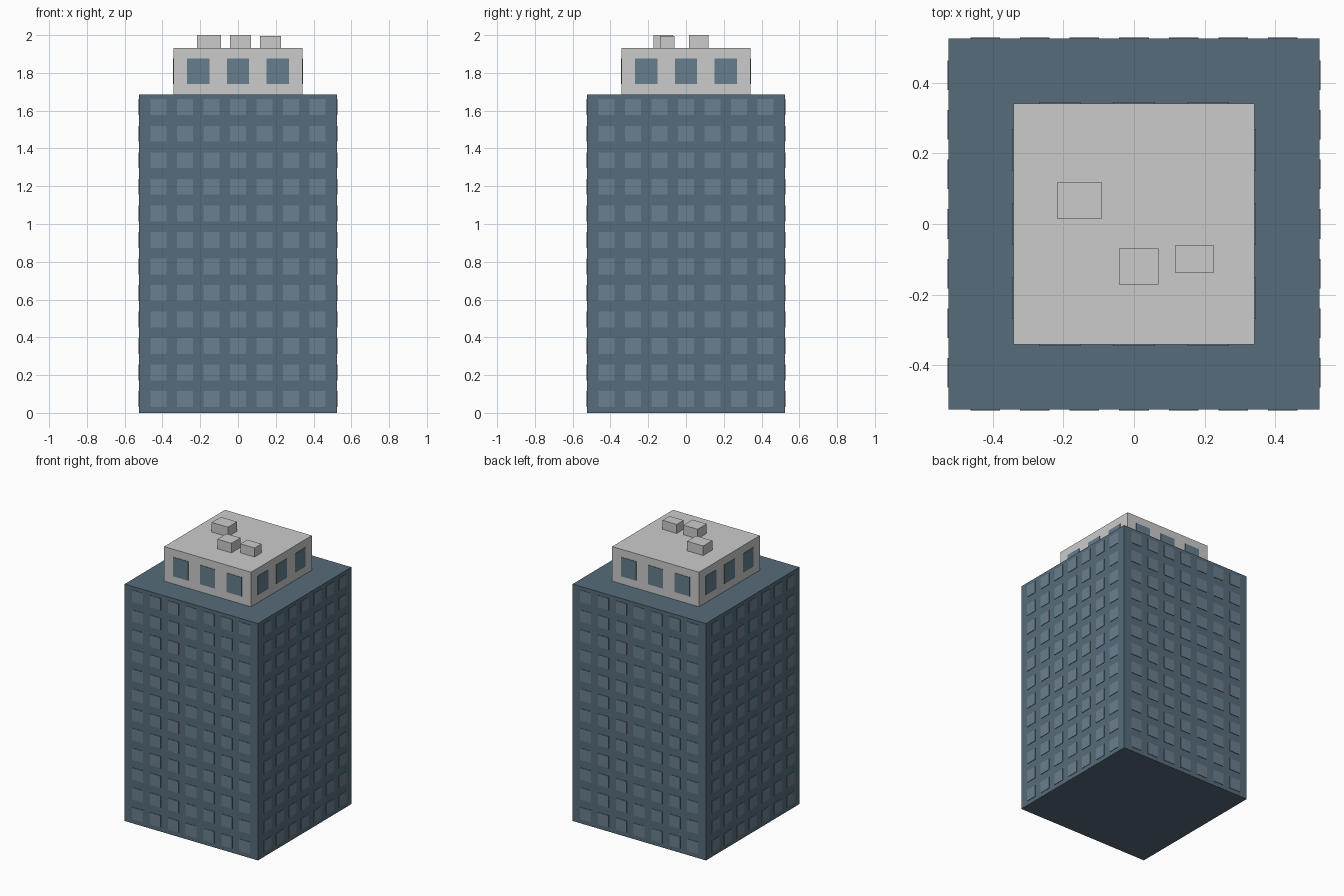
import bpy, bmesh, math
from mathutils import Matrix, Vector

if "Cube" in bpy.data.objects:
    bpy.data.objects.remove(bpy.data.objects["Cube"])


def material(name, rgb):
    m = bpy.data.materials.new(name)
    m.diffuse_color = (*rgb, 1.0)
    m.use_nodes = True
    m.node_tree.nodes["Principled BSDF"].inputs["Base Color"].default_value = m.diffuse_color
    return m


def add_box(bm, lo, hi, rot=Matrix.Identity(4)):
    lo, hi = Vector(lo), Vector(hi)
    size = Matrix.Diagonal((*(hi - lo), 1.0))
    bmesh.ops.create_cube(bm, size=1.0, matrix=rot @ Matrix.Translation((lo + hi) / 2) @ size)


def finish(name, bm, mat=None):
    me = bpy.data.meshes.new(name)
    bm.to_mesh(me)
    bm.free()
    ob = bpy.data.objects.new(name, me)
    bpy.context.collection.objects.link(ob)
    if mat:
        me.materials.append(mat)
    return ob


def block(name, lo, hi, mat=None):
    bm = bmesh.new()
    add_box(bm, lo, hi)
    return finish(name, bm, mat)


def window_grid(name, wall, xs, zs, w, h, proud, mat):
    """Thin panes standing slightly proud of all four walls."""
    bm = bmesh.new()
    for side in range(4):
        rot = Matrix.Rotation(side * math.pi / 2, 4, 'Z')
        for x in xs:
            for z in zs:
                add_box(bm, (x - w / 2, -wall - proud, z - h / 2),
                        (x + w / 2, -wall + proud, z + h / 2), rot)
    return finish(name, bm, mat)


blue = material("wall_blue", (0.093, 0.150, 0.195))
pane = material("window_pane", (0.147, 0.212, 0.266))
glass = material("penthouse_glass", (0.133, 0.212, 0.270))

# Main tower and its windows
ROOF, PITCH, HALF = 1.686, 0.1405, 0.525
block("tower", (-HALF, -HALF, 0), (HALF, HALF, ROOF), blue)
window_grid("tower_windows", HALF,
            [PITCH * i for i in range(-3, 4)],
            [0.073 + PITCH * i for i in range(12)],
            0.084, 0.084, 0.003, pane)

# Set-back penthouse and its windows
DECK, PH = 1.932, 0.342
block("penthouse", (-PH, -PH, ROOF), (PH, PH, DECK))
window_grid("penthouse_windows", PH, [-0.21, 0, 0.21], [1.809],
            0.118, 0.136, 0.003, glass)

# Rooftop equipment boxes
units = [(-0.218, 0.016, -0.091, 0.118, 2.0),
         (-0.042, -0.172, 0.069, -0.07, 2.0),
         (0.116, -0.138, 0.227, -0.061, 1.996)]
for i, (x0, y0, x1, y1, top) in enumerate(units, 1):
    block(f"roof_unit_{i}", (x0, y0, DECK), (x1, y1, top))
